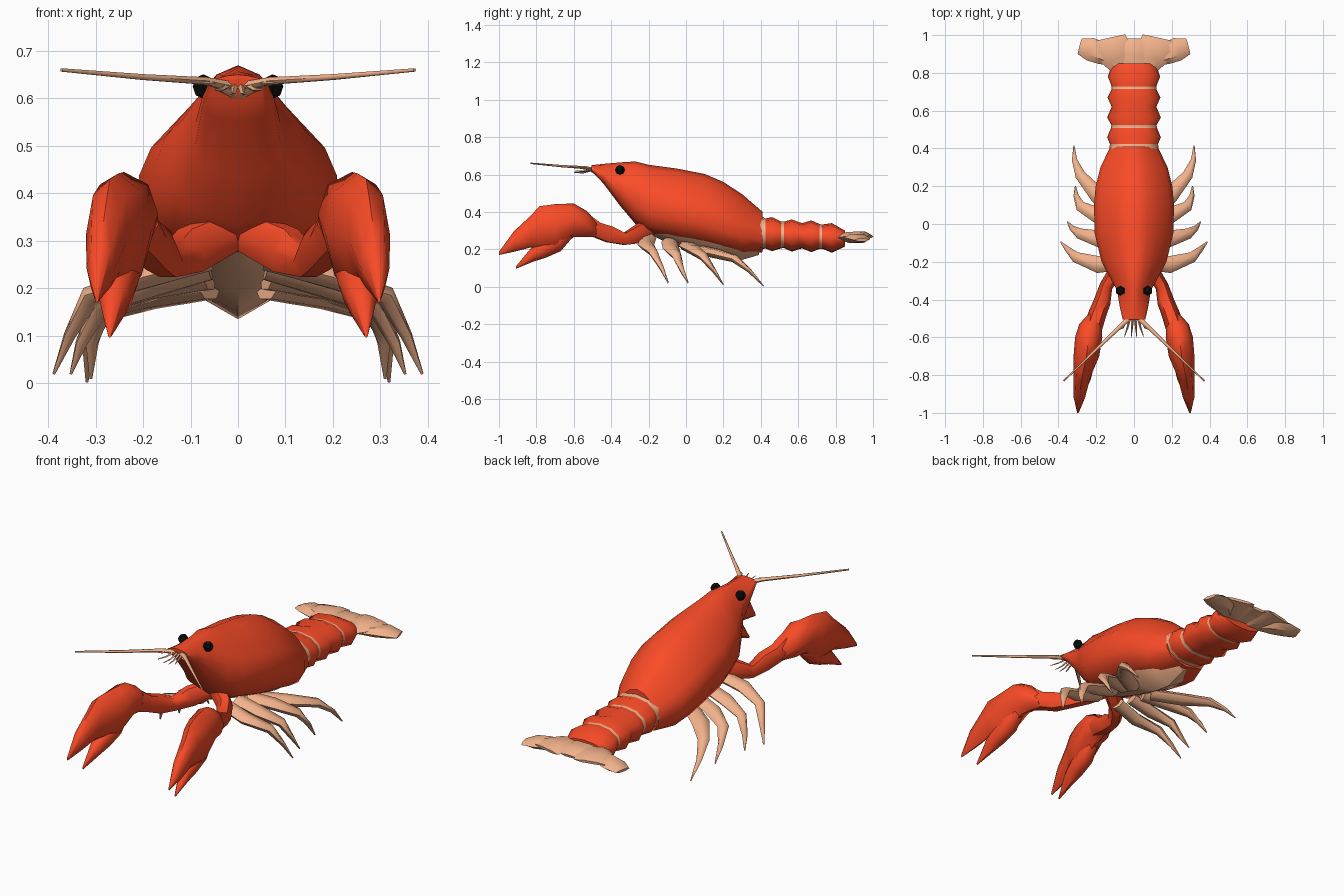
import bpy, bmesh, math
from mathutils import Vector


def material(name, rgb):
    m = bpy.data.materials.new(name)
    m.diffuse_color = (*rgb, 1)
    return m


RED = material("shell_red", (0.95, 0.07, 0.02))
TAN = material("pale_tan", (0.9, 0.45, 0.26))
BLACK = material("eye_black", (0.004, 0.004, 0.004))


def loft(name, rings, mats, mirror=False, bands=(), angle=50):
    """Skin closed rings of points; bands lists the spans that use the second material."""
    bm = bmesh.new()
    rows = [[bm.verts.new(p) for p in r] for r in rings]
    n = len(rows[0])
    for k, (a, b) in enumerate(zip(rows, rows[1:])):
        for i in range(n):
            f = bm.faces.new((a[i], a[(i + 1) % n], b[(i + 1) % n], b[i]))
            f.material_index = 1 if k in bands else 0
    bm.faces.new(rows[0])
    bm.faces.new(rows[-1])
    bmesh.ops.recalc_face_normals(bm, faces=bm.faces)
    for f in bm.faces:
        f.smooth = True
    me = bpy.data.meshes.new(name)
    bm.to_mesh(me)
    bm.free()
    me.set_sharp_from_angle(angle=math.radians(angle))
    for m in mats:
        me.materials.append(m)
    ob = bpy.data.objects.new(name, me)
    bpy.context.collection.objects.link(ob)
    if mirror:
        ob.modifiers.new("mirror", 'MIRROR')
    return ob


def tube(name, path, mat, sides=6, mirror=True, angle=60):
    """Tapered limb: path points are (x, y, z, half width, half height)."""
    pts = [Vector(p[:3]) for p in path]
    rings = []
    for i, p in enumerate(path):
        t = (pts[min(i + 1, len(pts) - 1)] - pts[max(i - 1, 0)]).normalized()
        side = t.cross(Vector((0, 0, 1))).normalized()
        up = side.cross(t)
        rings.append([pts[i] + side * p[3] * math.cos(a) + up * p[4] * math.sin(a)
                      for a in (2 * math.pi * k / sides for k in range(sides))])
    return loft(name, rings, [mat], mirror, angle=angle)


def sections(profile, stations):
    """Place a half profile, mirrored in x, at (y, half width, top, bottom) stations."""
    full = profile + [(-x, z) for x, z in profile[-2:0:-1]]
    return [[(x * w, y, (t + b) / 2 + z * (t - b) / 2) for x, z in full]
            for y, w, t, b in stations]


# Carapace
shell = [(0, 1), (.34, .88), (.6, .62), (.88, .3), (1, 0),
         (1, -.4), (.8, -.78), (.4, -.9), (0, -1)]
loft("carapace", sections(shell, [
    (-.505, .06, .65, .62), (-.44, .075, .657, .55), (-.35, .09, .665, .43),
    (-.27, .135, .67, .335), (-.2, .172, .652, .28), (-.05, .208, .632, .245),
    (.1, .212, .603, .215), (.2, .203, .56, .19), (.3, .178, .495, .17),
    (.41, .125, .4, .185)]), [RED])

# Belly keel
loft("belly", sections([(0, 1), (1, .7), (.75, -.1), (0, -1)], [
    (-.19, .06, .32, .28), (-.1, .12, .32, .235), (.03, .14, .3, .19),
    (.17, .14, .27, .15), (.27, .12, .25, .135), (.39, .07, .25, .17)]), [TAN])

# Ribbed tail with pale joints
ring = [(0, 1), (.55, .86), (.9, .45), (1, -.05), (.85, -.6), (.45, -.95), (0, -1)]
loft("tail", sections(ring, [
    (.385, .13, .39, .19), (.424, .128, .365, .205), (.46, .142, .372, .19),
    (.507, .122, .35, .205), (.523, .12, .348, .207), (.565, .142, .36, .188),
    (.62, .118, .34, .205), (.67, .14, .355, .185), (.715, .118, .335, .203),
    (.728, .118, .333, .203), (.78, .138, .34, .182), (.85, .115, .3, .215)]),
    [RED, TAN], bands=(0, 3, 8))

# Tail fan
tube("tail_fan_centre", [(0, .83, .265, .09, .022), (0, .9, .275, .085, .022),
                         (0, .95, .275, .07, .018), (0, .98, .265, .045, .008)],
     TAN, mirror=False, angle=30)
tube("tail_fan_inner", [(.06, .83, .26, .06, .02), (.09, .88, .268, .08, .028),
                        (.12, .94, .275, .095, .024), (.13, .985, .268, .085, .008)],
     TAN, angle=30)
tube("tail_fan_outer", [(.1, .855, .255, .025, .014), (.165, .9, .258, .058, .028),
                        (.23, .925, .258, .062, .026), (.288, .94, .25, .042, .008)],
     TAN, angle=30)

# Claw arms, palms and fingers
tube("claw_arm", [(.0, -.18, .33, .05, .045), (.1, -.255, .28, .04, .055),
                  (.148, -.33, .255, .035, .036), (.168, -.41, .28, .045, .05),
                  (.195, -.48, .305, .048, .046), (.215, -.54, .335, .05, .06)], RED)


def claw_part(name, stations):
    """Rings in the x-z plane: (y, x, z, half width, half height)."""
    loft(name, [[(x + w * math.cos(a), y, z + h * math.sin(a))
                 for a in (math.pi * k / 4 for k in range(8))]
                for y, x, z, w, h in stations], [RED], True)


claw_part("claw", [
    (-.475, .205, .305, .035, .04), (-.53, .23, .335, .06, .07),
    (-.6, .24, .355, .072, .09), (-.7, .252, .315, .068, .127),
    (-.785, .27, .315, .05, .115), (-.83, .278, .295, .042, .085),
    (-.92, .289, .242, .03, .055), (-1, .297, .178, .004, .008)])
claw_part("claw_lower_finger", [
    (-.61, .245, .29, .035, .03), (-.67, .25, .25, .05, .06),
    (-.75, .255, .21, .044, .055), (-.82, .26, .175, .032, .042),
    (-.91, .27, .102, .004, .006)])

# Four pairs of walking legs: hip, thigh, knee, shin, foot
legs = [[(.06, -.2, .26), (.19, -.215, .225), (.31, -.175, .185), (.355, -.13, .1), (.388, -.095, .02)],
        [(.06, -.09, .24), (.18, -.08, .205), (.29, -.05, .165), (.33, -.02, .085), (.352, .012, .02)],
        [(.06, .0, .22), (.18, .04, .2), (.285, .095, .16), (.307, .15, .085), (.31, .2, .01)],
        [(.06, .06, .2), (.19, .15, .18), (.285, .26, .15), (.315, .34, .085), (.318, .415, .003)]]
radii = [(.042, .026), (.045, .027), (.028, .022), (.014, .012), (.003, .003)]
for i, leg in enumerate(legs):
    tube(f"walking_leg_{i + 1}", [p + r for p, r in zip(leg, radii)], TAN)

# Long antennae and short feelers
tube("antenna", [(.015, -.49, .625, .014, .012), (.07, -.54, .637, .011, .009),
                 (.2, -.665, .645, .007, .007), (.372, -.83, .66, .004, .004)], TAN)
for i, (x, y, z) in enumerate([(.015, -.6, .61), (.05, -.595, .618), (.085, -.56, .632)]):
    tube(f"feeler_{i + 1}", [(x * .4, -.49, .628, .008, .007),
                             (x * .7, -.55, z, .005, .004),
                             (x, y, z, .002, .002)], TAN, sides=4)
tube("mouth_base", [(0, -.47, .605, .02, .012), (.03, -.495, .62, .018, .01),
                    (.06, -.5, .632, .006, .006)], TAN)

# Eyes
for side, s in (("left", -1), ("right", 1)):
    bpy.ops.mesh.primitive_uv_sphere_add(segments=6, ring_count=4, radius=.026,
                                         location=(s * .073, -.353, .625))
    eye = bpy.context.object
    eye.name = f"{side}_eye"
    eye.data.materials.append(BLACK)
